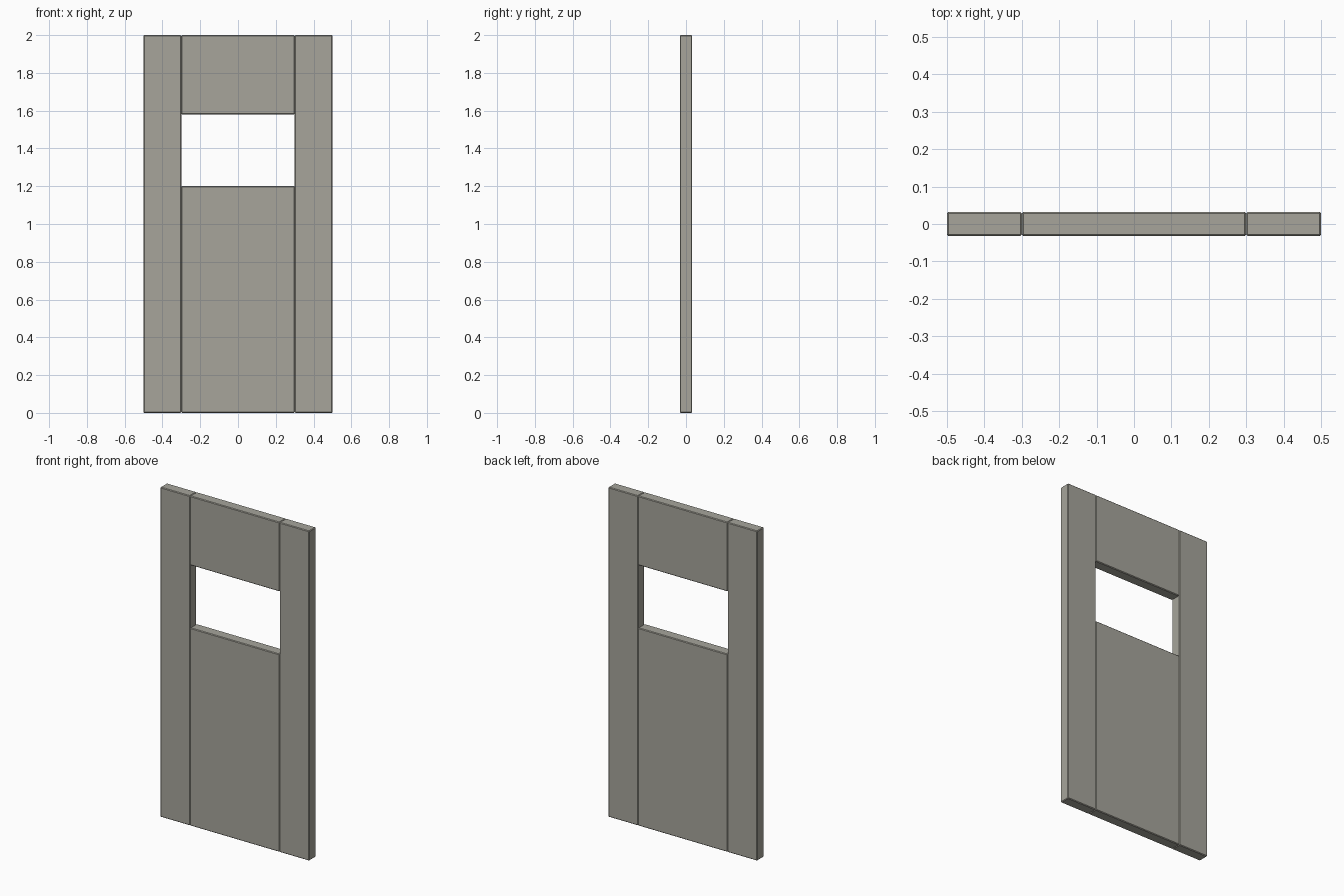
import bpy

if "Cube" in bpy.data.objects:
    bpy.data.objects.remove(bpy.data.objects["Cube"])

THICKNESS = 0.064
BEVEL = 0.004

# Dull warm grey paint
paint = bpy.data.materials.new("grey_paint")
paint.diffuse_color = (0.385, 0.376, 0.33, 1)
paint.use_nodes = True
paint.node_tree.nodes["Principled BSDF"].inputs["Base Color"].default_value = paint.diffuse_color


def panel(name, x0, x1, z0, z1):
    """Flat slab with a fine chamfer on every edge."""
    bpy.ops.mesh.primitive_cube_add(
        size=1, location=((x0 + x1) / 2, 0, (z0 + z1) / 2))
    ob = bpy.context.object
    ob.name = name
    ob.scale = (x1 - x0, THICKNESS, z1 - z0)
    bpy.ops.object.transform_apply(location=False, rotation=False, scale=True)
    mod = ob.modifiers.new("chamfer", 'BEVEL')
    mod.width = BEVEL
    mod.segments = 1
    ob.data.materials.append(paint)
    return ob


# Full-height side stiles
for side, x0 in (("left", -0.5), ("right", 0.3)):
    panel(side + "_stile", x0, x0 + 0.2, 0, 2)

# Centre panels below and above the window opening
panel("lower_panel", -0.3, 0.3, 0, 1.2)
panel("upper_panel", -0.3, 0.3, 1.58, 2)
